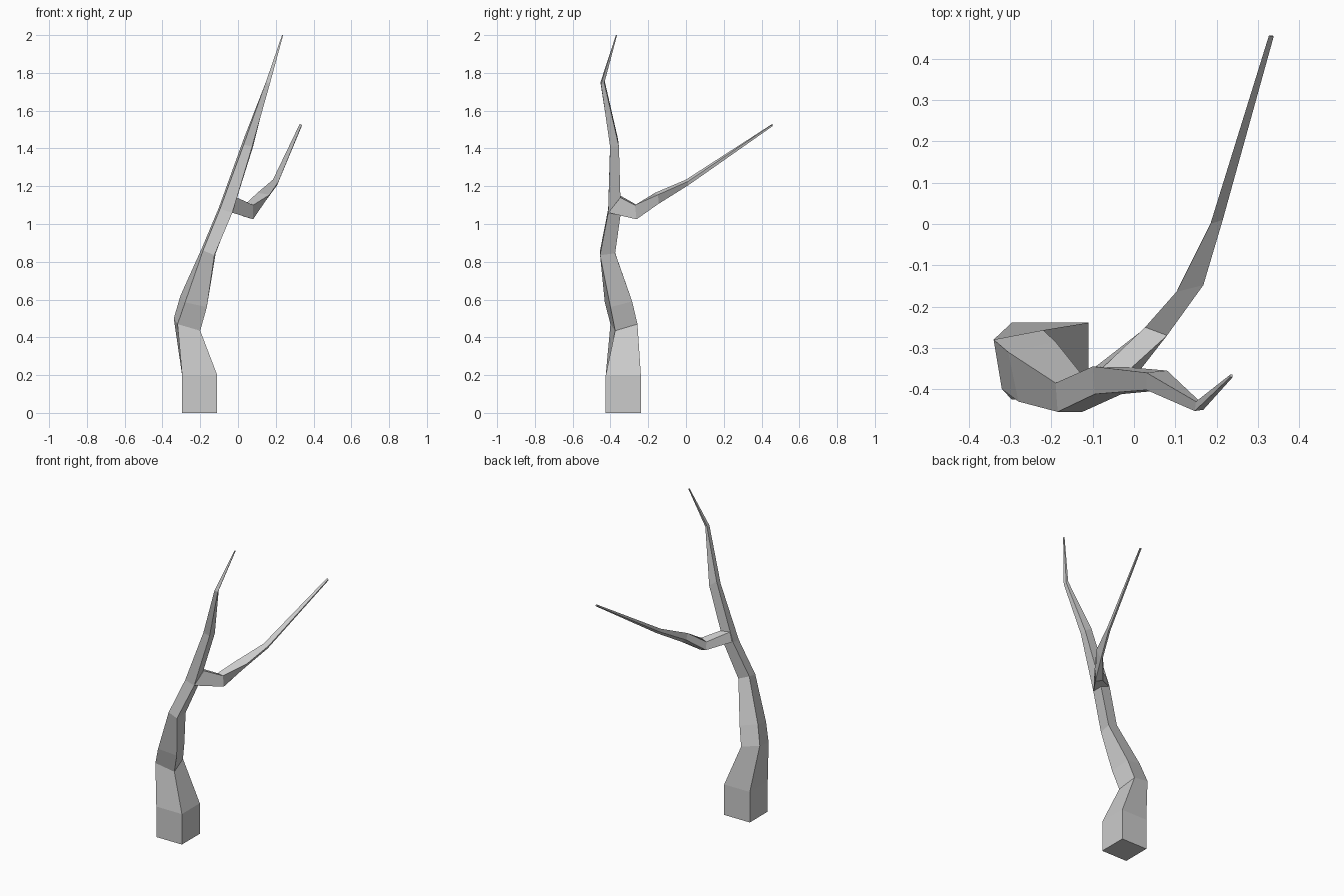
import bpy, bmesh
from mathutils import Vector


def square(x, y, z, r):
    """Small level square ring around a point."""
    return [(x - r, y - r, z), (x + r, y - r, z), (x + r, y + r, z), (x - r, y + r, z)]


def loft(name, rings):
    """Bridge four-sided rings into a closed, flat-shaded limb."""
    bm = bmesh.new()
    loops = [[bm.verts.new(Vector(p)) for p in ring] for ring in rings]
    for a, b in zip(loops, loops[1:]):
        for i in range(4):
            j = (i + 1) % 4
            bm.faces.new((a[i], a[j], b[j], b[i]))
    bm.faces.new(loops[0][::-1])
    bm.faces.new(loops[-1])
    bmesh.ops.recalc_face_normals(bm, faces=bm.faces)
    me = bpy.data.meshes.new(name)
    bm.to_mesh(me)
    bm.free()
    ob = bpy.data.objects.new(name, me)
    bpy.context.collection.objects.link(ob)
    return ob


# Trunk: rings ordered front-left, front-right, back-right, back-left
loft("trunk", [
    square(-0.203, -0.332, 0.0, 0.093),
    square(-0.203, -0.332, 0.2, 0.093),
    [(-0.32, -0.40, 0.47), (-0.20, -0.375, 0.435), (-0.22, -0.257, 0.47), (-0.34, -0.28, 0.50)],
    [(-0.28, -0.43, 0.585), (-0.165, -0.40, 0.56), (-0.19, -0.285, 0.59), (-0.305, -0.31, 0.62)],
    [(-0.185, -0.455, 0.86), (-0.125, -0.455, 0.835), (-0.118, -0.375, 0.845), (-0.19, -0.385, 0.875)],
    [(-0.095, -0.412, 1.08), (-0.03, -0.412, 1.06), (-0.035, -0.345, 1.06), (-0.10, -0.345, 1.09)],
    [(0.03, -0.402, 1.42), (0.075, -0.402, 1.41), (0.08, -0.355, 1.41), (0.03, -0.36, 1.45)],
    [(0.147, -0.453, 1.75), (0.168, -0.45, 1.74), (0.163, -0.433, 1.745), (0.15, -0.43, 1.755)],
    square(0.236, -0.368, 2.0, 0.003),
])

# Side branch: rings ordered top-right, top-left, bottom-left, bottom-right
loft("side_branch", [
    [(-0.005, -0.347, 1.14), (-0.075, -0.347, 1.15), (-0.095, -0.347, 1.09), (-0.03, -0.411, 1.06)],
    [(0.08, -0.27, 1.10), (0.027, -0.25, 1.095), (0.03, -0.25, 1.04), (0.08, -0.262, 1.025)],
    [(0.168, -0.148, 1.155), (0.103, -0.164, 1.165), (0.11, -0.16, 1.12), (0.135, -0.145, 1.107)],
    [(0.215, 0.01, 1.225), (0.185, 0.0, 1.235), (0.187, 0.005, 1.215), (0.207, 0.012, 1.205)],
    [(0.338, 0.453, 1.525), (0.327, 0.457, 1.53), (0.327, 0.457, 1.52), (0.337, 0.457, 1.517)],
])
